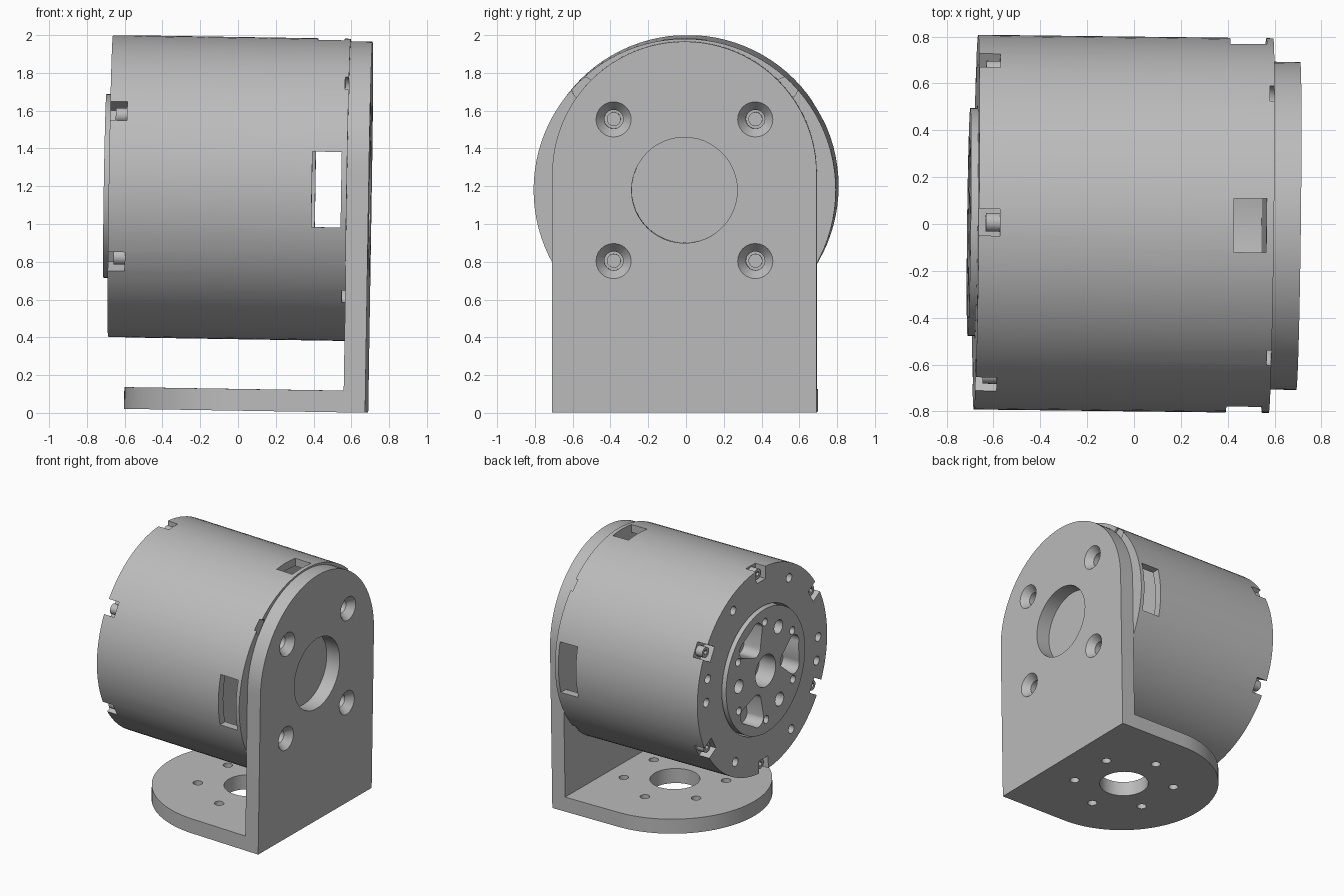
import bpy, bmesh
from math import sin, cos, pi, radians
from mathutils import Matrix, Vector

if "Cube" in bpy.data.objects:
    bpy.data.objects.remove(bpy.data.objects["Cube"])

AXIS_Z = 1.19
# The whole assembly leans very slightly
PIVOT = Matrix.Translation((0, 0, AXIS_Z))
LEAN = PIVOT @ Matrix.Rotation(-0.012, 4, 'Z') @ Matrix.Rotation(0.016, 4, 'Y') @ PIVOT.inverted()

grey = bpy.data.materials.new("machined_grey")
grey.use_nodes = True
GREY = (0.5, 0.5, 0.5, 1)
grey.diffuse_color = GREY
grey.node_tree.nodes["Principled BSDF"].inputs["Base Color"].default_value = GREY


def arc(cx, cy, r, start=0, end=360, n=32):
    """Points on an arc; a full turn leaves out the repeated last point."""
    steps = n if end - start == 360 else n - 1
    return [(cx + r * cos(radians(start + (end - start) * i / steps)),
             cy + r * sin(radians(start + (end - start) * i / steps))) for i in range(n)]


def polar(r, deg):
    return r * cos(radians(deg)), AXIS_Z + r * sin(radians(deg))


def prism(bm, pts, a, b, axis='X', pts_b=None):
    """Extrude an outline along X (points are y,z) or Z (points are x,y)."""
    def place(p, t):
        return bm.verts.new((t, *p) if axis == 'X' else (*p, t))
    lo = [place(p, a) for p in pts]
    hi = [place(p, b) for p in (pts_b or pts)]
    faces = [bm.faces.new(lo), bm.faces.new(hi)]
    for i in range(len(lo)):
        j = (i + 1) % len(lo)
        faces.append(bm.faces.new((lo[i], lo[j], hi[j], hi[i])))
    bmesh.ops.recalc_face_normals(bm, faces=faces)


def box(bm, center, size, turn=0):
    """Box placed relative to the motor axis, turned about it."""
    m = (Matrix.Translation((0, 0, AXIS_Z)) @ Matrix.Rotation(radians(turn), 4, 'X')
         @ Matrix.Translation(center) @ Matrix.Diagonal((*size, 1)))
    bmesh.ops.create_cube(bm, size=1, matrix=m)


def make(name, bm):
    mesh = bpy.data.meshes.new(name)
    bm.to_mesh(mesh)
    bm.free()
    ob = bpy.data.objects.new(name, mesh)
    bpy.context.collection.objects.link(ob)
    return ob


def build(name, bm, *tools):
    """Make a part, apply its booleans, lean it and shade it."""
    ob = make(name, bm)
    helpers = []
    for op, tool_bm in tools:
        tool = make(name + "_cutter", tool_bm)
        tool.hide_render = True
        mod = ob.modifiers.new("cut", 'BOOLEAN')
        mod.operation, mod.solver, mod.object = op, 'EXACT', tool
        helpers.append(tool)
    if helpers:
        bpy.context.view_layer.update()
        result = bpy.data.meshes.new_from_object(ob.evaluated_get(bpy.context.evaluated_depsgraph_get()))
        ob.modifiers.clear()
        ob.data = result
        for tool in helpers:
            bpy.data.objects.remove(tool)
    ob.data.transform(LEAN)
    ob.data.materials.clear()
    ob.data.materials.append(grey)
    bpy.ops.object.select_all(action='DESELECT')
    ob.select_set(True)
    bpy.context.view_layer.objects.active = ob
    bpy.ops.object.shade_smooth_by_angle(angle=radians(30))
    return ob


# Bracket: upright plate with rounded top, joined to a rounded foot
upright = bmesh.new()
prism(upright, [(-0.7, 0.012), (0.7, 0.012)] + arc(0, 1.277, 0.7, 0, 180, 49), 0.585, 0.7)
foot = bmesh.new()
prism(foot, [(0.65, -0.7), (0.65, 0.7)] + arc(0.115, 0, 0.7, 90, 270, 49), 0.012, 0.127, 'Z')
holes, sinks = bmesh.new(), bmesh.new()
prism(holes, arc(0, AXIS_Z, 0.28, n=48), 0.5, 0.8)
prism(holes, arc(0.115, 0, 0.18, n=48), -0.1, 0.2, 'Z')
for i in range(6):
    a = radians(30 + 60 * i)
    prism(holes, arc(0.115 + 0.37 * cos(a), 0.37 * sin(a), 0.035, n=20), -0.1, 0.2, 'Z')
BOLTS = [(sy * 0.375, AXIS_Z + sz * 0.375) for sy in (-1, 1) for sz in (-1, 1)]
for y, z in BOLTS:
    prism(holes, arc(y, z, 0.05, n=24), 0.5, 0.8)
    prism(sinks, arc(y, z, 0.045, n=24), 0.64, 0.701, 'X', arc(y, z, 0.094, n=24))
build("bracket", upright, ('UNION', foot), ('DIFFERENCE', holes), ('DIFFERENCE', sinks))

# Bolt ends seen inside the countersunk holes
ends = bmesh.new()
for y, z in BOLTS:
    prism(ends, arc(y, z, 0.037, n=24), 0.57, 0.61)
build("bracket_bolts", ends)

# Motor housing: cavity at the bracket end, bore at the output end
housing = bmesh.new()
prism(housing, arc(0, AXIS_Z, 0.8, n=96), -0.675, 0.585)
hollow, windows, details = bmesh.new(), bmesh.new(), bmesh.new()
prism(hollow, arc(0, AXIS_Z, 0.74, n=64), 0.37, 0.557)
prism(hollow, arc(0, AXIS_Z, 0.497, n=64), -0.75, -0.56)
for side in (-1, 1):
    box(windows, (0.478, side * 0.76, 0), (0.155, 0.3, 0.4))
box(windows, (0.483, 0, 0.76), (0.14, 0.23, 0.3))
# Rim notches, face holes and flange holes
for i in range(6):
    box(details, (-0.645, 0, 0.78), (0.12, 0.115, 0.16), 60 * i)
for a in (0, 15, 60, 120, 180, 195, 240, 300):
    prism(details, arc(*polar(0.69, a), 0.034, n=20), -0.75, -0.6)
for a in (45, 135, 225, 315):
    prism(details, arc(*polar(0.76, a), 0.06, n=24), 0.565, 0.65)
build("motor_housing", housing, ('DIFFERENCE', hollow), ('DIFFERENCE', windows), ('DIFFERENCE', details))

# Cap screws sitting in the rim notches
screws, sockets = bmesh.new(), bmesh.new()
for i in range(6):
    c = polar(0.75, 30 + 60 * i)
    prism(screws, arc(*c, 0.04, n=24), -0.645, -0.57)
    prism(sockets, arc(*c, 0.02, n=6), -0.7, -0.615)
build("rim_screws", screws, ('DIFFERENCE', sockets))


def lobe(deg):
    """Rounded pocket, wide at the outside and narrower towards the axis."""
    pts = (arc(0.24, 0, 0.06, 120, 240, 9) + arc(0.345, -0.085, 0.068, 250, 380, 11)
           + arc(0.345, 0.085, 0.068, -20, 110, 11))
    turn = Matrix.Rotation(radians(deg), 2)
    return [(p.x, p.y + AXIS_Z) for p in (turn @ Vector(q) for q in pts)]


# Output disc with centre hole, pockets and bolt holes
disc, disc_cuts = bmesh.new(), bmesh.new()
prism(disc, arc(0, AXIS_Z, 0.487, n=64), -0.705, -0.4)
prism(disc_cuts, arc(0, AXIS_Z, 0.125, n=32), -0.8, -0.5)
for i in range(3):
    prism(disc_cuts, lobe(60 + 120 * i), -0.8, -0.53)
    prism(disc_cuts, arc(*polar(0.33, 120 * i), 0.053, n=24), -0.8, -0.55)
for i in range(6):
    prism(disc_cuts, arc(*polar(0.385, 30 + 60 * i), 0.03, n=20), -0.8, -0.58)
build("output_disc", disc, ('DIFFERENCE', disc_cuts))
